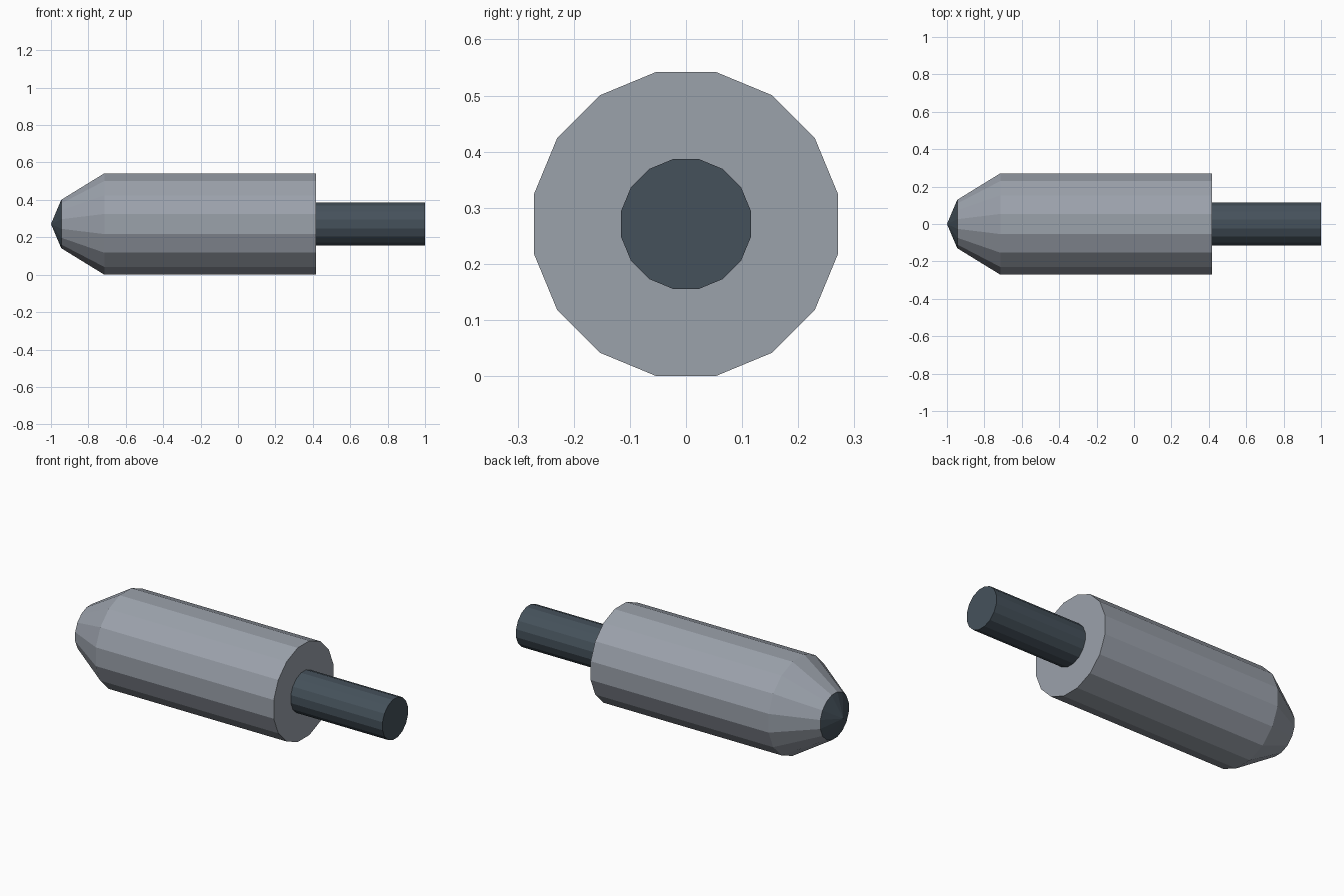
import bpy
import bmesh
from math import pi, cos, sin

SIDES = 16
AXIS_Z = 0.271

cube = bpy.data.objects.get("Cube")
if cube:
    bpy.data.objects.remove(cube, do_unlink=True)


def make_material(name, rgb):
    mat = bpy.data.materials.new(name)
    mat.use_nodes = True
    color = (*rgb, 1.0)
    mat.diffuse_color = color
    mat.node_tree.nodes["Principled BSDF"].inputs["Base Color"].default_value = color
    return mat


def lathe_along_x(name, profile, mat):
    """Faceted solid of revolution from (x, radius) points, flats facing up and down."""
    bm = bmesh.new()
    rings = []
    for x, r in profile:
        if r == 0:
            rings.append([bm.verts.new((x, 0, 0))] * SIDES)
            continue
        angles = [2 * pi * (i + 0.5) / SIDES for i in range(SIDES)]
        rings.append([bm.verts.new((x, r * cos(a), r * sin(a))) for a in angles])
    for a, b in zip(rings, rings[1:]):
        for i in range(SIDES):
            j = (i + 1) % SIDES
            corners = dict.fromkeys((a[i], a[j], b[j], b[i]))
            bm.faces.new(list(corners))
    # Close the open ends
    for ring in (rings[0], rings[-1]):
        if ring[0] is not ring[1]:
            bm.faces.new(ring)
    bmesh.ops.recalc_face_normals(bm, faces=bm.faces)
    mesh = bpy.data.meshes.new(name)
    bm.to_mesh(mesh)
    bm.free()
    mesh.materials.append(mat)
    obj = bpy.data.objects.new(name, mesh)
    obj.location.z = AXIS_Z
    bpy.context.collection.objects.link(obj)
    return obj


light_metal = make_material("light grey metal", (0.33, 0.36, 0.41))
dark_metal = make_material("dark slate metal", (0.06, 0.083, 0.105))

# Main barrel with its tapered nose
lathe_along_x("body", [(-0.945, 0.132), (-0.715, 0.276), (0.417, 0.276)], light_metal)
# Pointed dark tip
lathe_along_x("tip", [(-1.0, 0), (-0.945, 0.132)], dark_metal)
# Rear rod
lathe_along_x("shaft", [(0.417, 0.118), (1.0, 0.118)], dark_metal)
